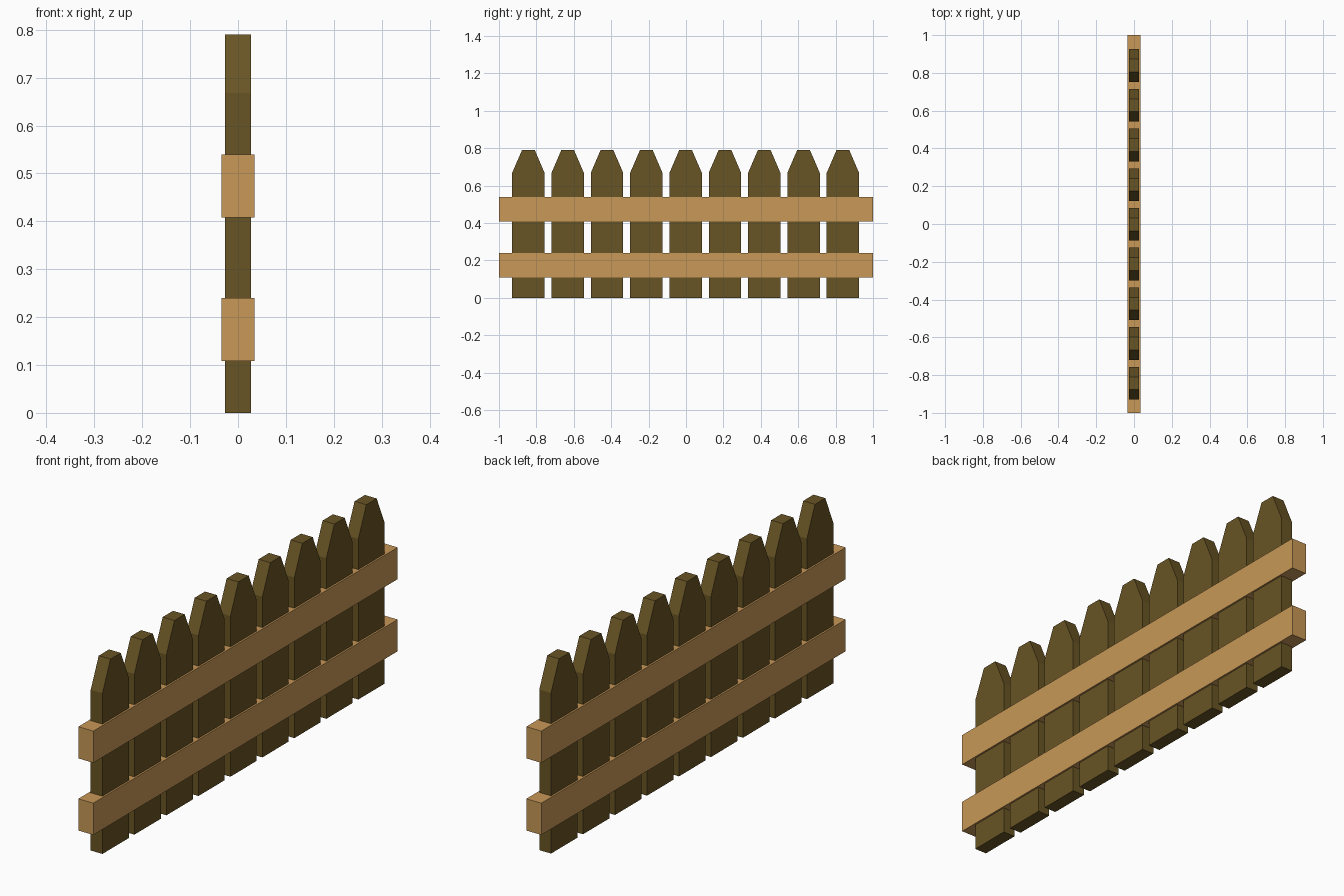
import bpy, bmesh

if "Cube" in bpy.data.objects:
    bpy.data.objects.remove(bpy.data.objects["Cube"])

def material(name, rgb):
    m = bpy.data.materials.new(name)
    m.diffuse_color = (*rgb, 1)
    m.use_nodes = True
    m.node_tree.nodes["Principled BSDF"].inputs["Base Color"].default_value = m.diffuse_color
    return m

picket_wood = material("dark_wood", (0.14, 0.09, 0.018))
rail_wood = material("light_wood", (0.58, 0.315, 0.095))

def board(name, profile, half_thickness, y, mat):
    """Extrude a (y, z) outline along x, centred on x = 0."""
    bm = bmesh.new()
    face = bm.faces.new([bm.verts.new((-half_thickness, py, pz)) for py, pz in profile])
    ext = bmesh.ops.extrude_face_region(bm, geom=[face])
    verts = [v for v in ext["geom"] if isinstance(v, bmesh.types.BMVert)]
    bmesh.ops.translate(bm, verts=verts, vec=(2 * half_thickness, 0, 0))
    bmesh.ops.recalc_face_normals(bm, faces=bm.faces)
    me = bpy.data.meshes.new(name)
    bm.to_mesh(me)
    bm.free()
    me.materials.append(mat)
    ob = bpy.data.objects.new(name, me)
    ob.location.y = y
    bpy.context.collection.objects.link(ob)

# Nine pickets with tapered, flat-topped points
W, TIP, SHOULDER, TOP = 0.0865, 0.034, 0.668, 0.79
picket = [(-W, 0), (W, 0), (W, SHOULDER), (TIP, TOP), (-TIP, TOP), (-W, SHOULDER)]
for i in range(9):
    board(f"picket_{i + 1}", picket, 0.027, (i - 4) * 0.2102 - 0.002, picket_wood)

# Two full-length rails, slightly thicker than the pickets
for name, z0, z1 in (("lower_rail", 0.108, 0.24), ("upper_rail", 0.408, 0.54)):
    board(name, [(-1, z0), (1, z0), (1, z1), (-1, z1)], 0.0345, 0, rail_wood)
